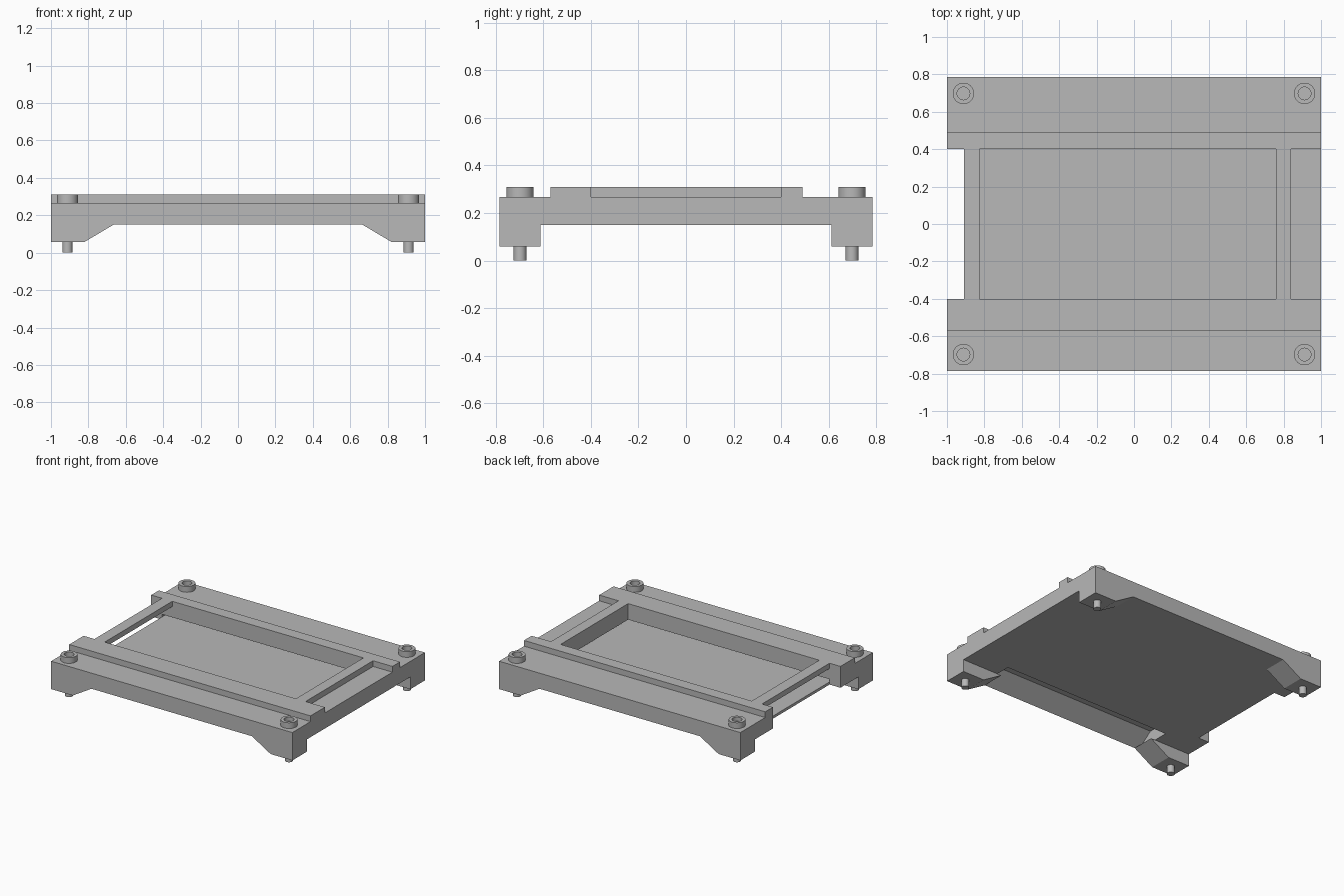
import bpy, bmesh, math
from mathutils import Matrix

cube = bpy.data.objects.get("Cube")
if cube:
    bpy.data.objects.remove(cube, do_unlink=True)

grey = bpy.data.materials.new("plain_grey")
grey.use_nodes = True
grey.diffuse_color = (0.48, 0.48, 0.48, 1)
grey.node_tree.nodes["Principled BSDF"].inputs["Base Color"].default_value = grey.diffuse_color


def finish(name, bm):
    bmesh.ops.recalc_face_normals(bm, faces=bm.faces)
    mesh = bpy.data.meshes.new(name)
    bm.to_mesh(mesh)
    bm.free()
    mesh.materials.append(grey)
    obj = bpy.data.objects.new(name, mesh)
    bpy.context.collection.objects.link(obj)
    return obj


def extrude(name, points, axis, lo, hi):
    """Extrude a profile: axis X takes (y, z) points, axis Y takes (x, z) points."""
    bm = bmesh.new()
    place = (lambda p, t: (t, p[0], p[1])) if axis == "X" else (lambda p, t: (p[0], t, p[1]))
    face = bm.faces.new([bm.verts.new(place(p, lo)) for p in points])
    moved = bmesh.ops.extrude_face_region(bm, geom=[face])["geom"]
    shift = (hi - lo, 0, 0) if axis == "X" else (0, hi - lo, 0)
    bmesh.ops.translate(bm, vec=shift, verts=[g for g in moved if isinstance(g, bmesh.types.BMVert)])
    return finish(name, bm)


def box(name, x0, x1, y0, y1, z0, z1):
    return extrude(name, [(x0, z0), (x1, z0), (x1, z1), (x0, z1)], "Y", y0, y1)


def lathe(name, profile, x, y):
    """Spin an (r, z) profile that starts and ends on the axis."""
    bm = bmesh.new()
    verts = [bm.verts.new((r, 0, z)) for r, z in profile]
    edges = [bm.edges.new(pair) for pair in zip(verts, verts[1:])]
    bmesh.ops.spin(bm, geom=verts + edges, cent=(0, 0, 0), axis=(0, 0, 1),
                   angle=math.tau, steps=32, use_duplicate=False)
    bmesh.ops.remove_doubles(bm, verts=bm.verts, dist=1e-4)
    bmesh.ops.transform(bm, matrix=Matrix.Translation((x, y, 0)), verts=bm.verts)
    obj = finish(name, bm)
    bpy.ops.object.select_all(action="DESELECT")
    obj.select_set(True)
    bpy.context.view_layer.objects.active = obj
    bpy.ops.object.shade_smooth_by_angle(angle=math.radians(30))
    return obj


BASE, DECK, TOP = 0.15, 0.267, 0.31    # underside, deck and raised heights
EDGE, OPEN, SLOT = 0.785, 0.40, 0.50   # half depth, opening and slot limits
LIP = 0.19                             # underside of the slot lips
PANEL_L, PANEL_R = -0.91, 0.84         # outer faces of the cross bars

# Rear rail: deck, raised ridge and lip over the panel slot
rear = [(EDGE, BASE), (EDGE, DECK), (0.49, DECK), (0.49, TOP), (OPEN, TOP)]
extrude("rear_rail", rear + [(OPEN, LIP), (SLOT, LIP), (SLOT, BASE)], "X", PANEL_L, PANEL_R)

# Front rail: wider ridge, with a sloping groove underneath
front = [(-EDGE, BASE), (-EDGE, DECK), (-0.57, DECK), (-0.57, TOP), (-OPEN, TOP)]
groove = [(-OPEN, LIP), (-SLOT, LIP), (-SLOT, 0.24), (-0.66, 0.24)]
extrude("front_rail", front + groove, "X", -0.7, 0.7)
solid_front = front + [(-OPEN, LIP), (-SLOT, LIP), (-SLOT, BASE)]
extrude("front_rail_left_part", solid_front, "X", 0.7, PANEL_R)
extrude("front_rail_right_part", solid_front, "X", PANEL_L, -0.7)

# Solid rail ends
for side, x0, x1 in (("right", -1, PANEL_L), ("left", PANEL_R, 1)):
    extrude("rear_end_" + side, rear + [(OPEN, BASE)], "X", x0, x1)
    extrude("front_end_" + side, front + [(-OPEN, BASE)], "X", x0, x1)

# Cross bars, closed end shelf and inset panel
box("left_cross_bar", 0.76, PANEL_R, -OPEN, OPEN, LIP, TOP)
box("right_cross_bar", PANEL_L, -0.825, -OPEN, OPEN, 0.27, TOP)
box("left_end_shelf", PANEL_R, 1, -OPEN, OPEN, BASE, DECK)
box("inset_panel", PANEL_L, PANEL_R, -SLOT, SLOT, BASE, 0.17)

# Corner legs, socket screws and foot pins
for sx in (-1, 1):
    for sy in (-1, 1):
        corner = ("rear_" if sy > 0 else "front_") + ("left" if sx > 0 else "right")
        leg = [(sx, BASE), (sx, 0.058), (sx * 0.82, 0.058), (sx * 0.665, BASE)]
        y0, y1 = sorted((sy * 0.612, sy * EDGE))
        extrude("leg_" + corner, leg, "Y", y0, y1)
        x, y = sx * 0.912, sy * 0.698
        lathe("screw_head_" + corner, [(0, DECK), (0.057, DECK), (0.057, TOP),
                                       (0.034, TOP), (0.034, 0.28), (0, 0.28)], x, y)
        lathe("foot_pin_" + corner, [(0, 0), (0.027, 0), (0.027, 0.06), (0, 0.06)], x, y)
